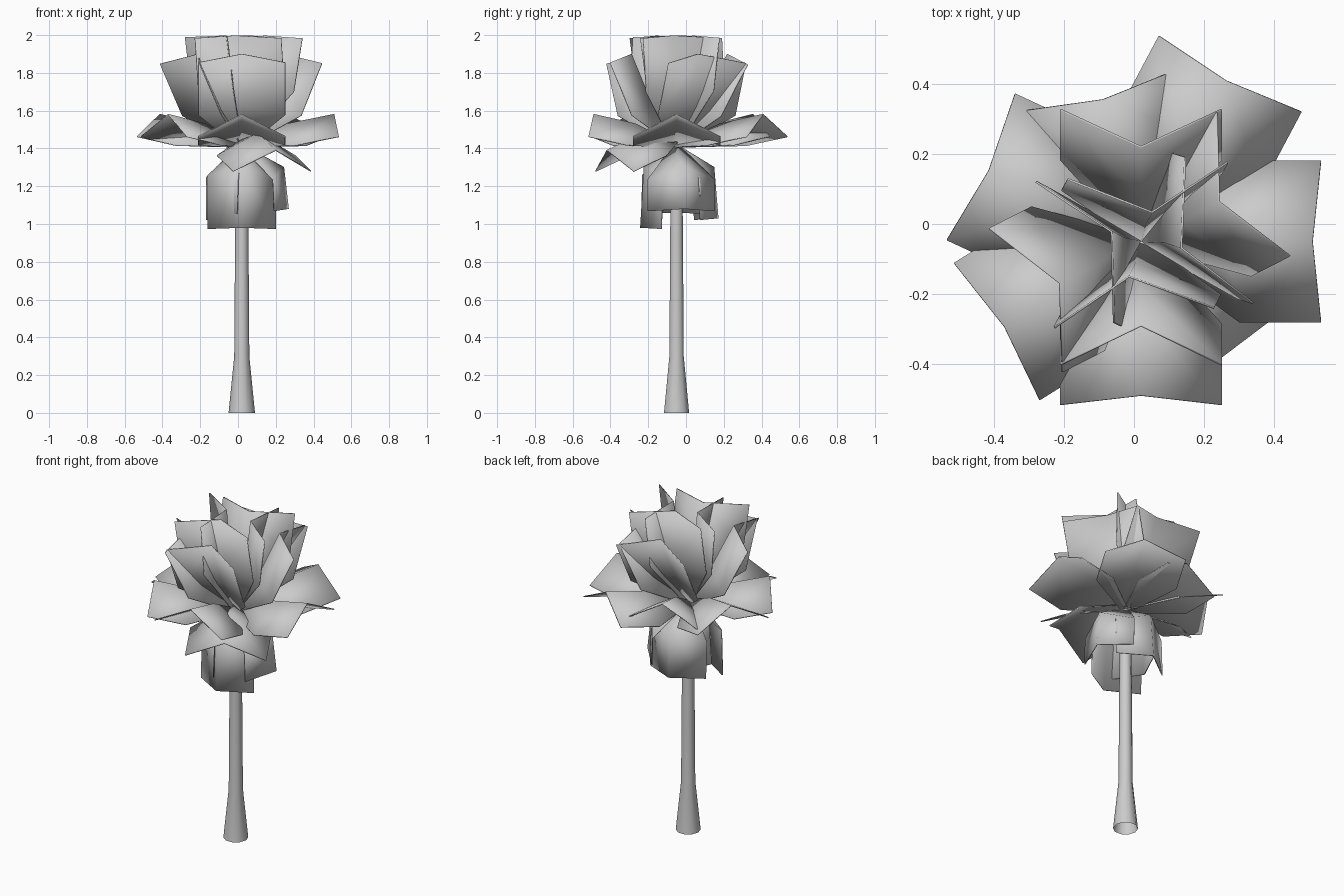
import bpy, bmesh
from math import sin, cos, pi, radians, hypot
from mathutils import Vector

if "Cube" in bpy.data.objects:
    bpy.data.objects.remove(bpy.data.objects["Cube"])

CX, CY = 0.02, -0.05  # trunk axis


def make_object(name, bm):
    bmesh.ops.recalc_face_normals(bm, faces=bm.faces)
    mesh = bpy.data.meshes.new(name)
    bm.to_mesh(mesh)
    bm.free()
    ob = bpy.data.objects.new(name, mesh)
    bpy.context.collection.objects.link(ob)
    bpy.ops.object.select_all(action='DESELECT')
    bpy.context.view_layer.objects.active = ob
    ob.select_set(True)
    bpy.ops.object.shade_smooth_by_angle(angle=radians(60))
    return ob


# Trunk: flared open tube
def trunk():
    bm = bmesh.new()
    n = 10
    rings = []
    for r, z in [(0.07, 0), (0.04, 0.3), (0.035, 1.0), (0.03, 1.42)]:
        rings.append([bm.verts.new((CX + r * cos(2 * pi * i / n),
                                    CY + r * sin(2 * pi * i / n), z)) for i in range(n)])
    for a, b in zip(rings, rings[1:]):
        for i in range(n):
            j = (i + 1) % n
            bm.faces.new((a[i], a[j], b[j], b[i]))
    make_object("trunk", bm)


# Frond: card folded along its midrib; path is three (radius, height) points,
# shift slides the tip sideways
def frond(name, azimuth, path, width=0.23, fold=0.12, shift=0.0):
    a = radians(azimuth)
    out, side = Vector((cos(a), sin(a), 0)), Vector((-sin(a), cos(a), 0))
    bm = bmesh.new()
    rows = []
    for i, (r, z) in enumerate(path):
        p, q = path[max(i - 1, 0)], path[min(i + 1, 2)]
        tr, tz = q[0] - p[0], q[1] - p[1]
        normal = (out * tz - Vector((0, 0, tr))) / hypot(tr, tz)
        s = (0.12, 1, 1)[i]
        mid = Vector((CX, CY, z)) + out * r + side * shift * i / 2
        rows.append([bm.verts.new(mid + normal * fold * s * abs(k) + side * width * s * k)
                     for k in (-1, 0, 1)])
    for u, v in zip(rows, rows[1:]):
        for k in (0, 1):
            bm.faces.new((u[k], u[k + 1], v[k + 1], v[k]))
    mod = make_object(name, bm).modifiers.new("thickness", 'SOLIDIFY')
    mod.thickness = 0.006
    mod.offset = 0


trunk()

# Inner, nearly vertical fronds
for az, r, shift in [(96, 0.08, -0.04), (209, 0.06, -0.065),
                     (277, 0.095, -0.046), (25, 0.097, -0.065)]:
    frond("inner_frond", az, [(0, 1.42), (r * 0.65, 1.72), (r, 1.998)], shift=shift)

# Leaning fronds
for az, r in [(90, 0.27), (207, 0.26), (270, 0.24), (27, 0.25)]:
    frond("leaning_frond", az, [(0, 1.42), (0.13, 1.63), (r, 1.9)])

# Spreading fronds
for az, r in [(0, 0.49), (270, 0.44), (62, 0.52), (155, 0.48), (212, 0.46), (105, 0.42)]:
    frond("spreading_frond", az, [(0, 1.42), (r * 0.5, 1.53), (r, 1.58)])

# Sagging frond
frond("sagging_frond", 296, [(0, 1.45), (0.19, 1.48), (0.41, 1.39)])

# Hanging fronds close to the trunk
for az, r, z in [(270, 0.19, 0.98), (10, 0.25, 1.08), (95, 0.22, 1.03), (185, 0.15, 1.06)]:
    frond("hanging_frond", az, [(0, 1.42), (r * 0.9, 1.3), (r, z)], 0.18, 0.11)
